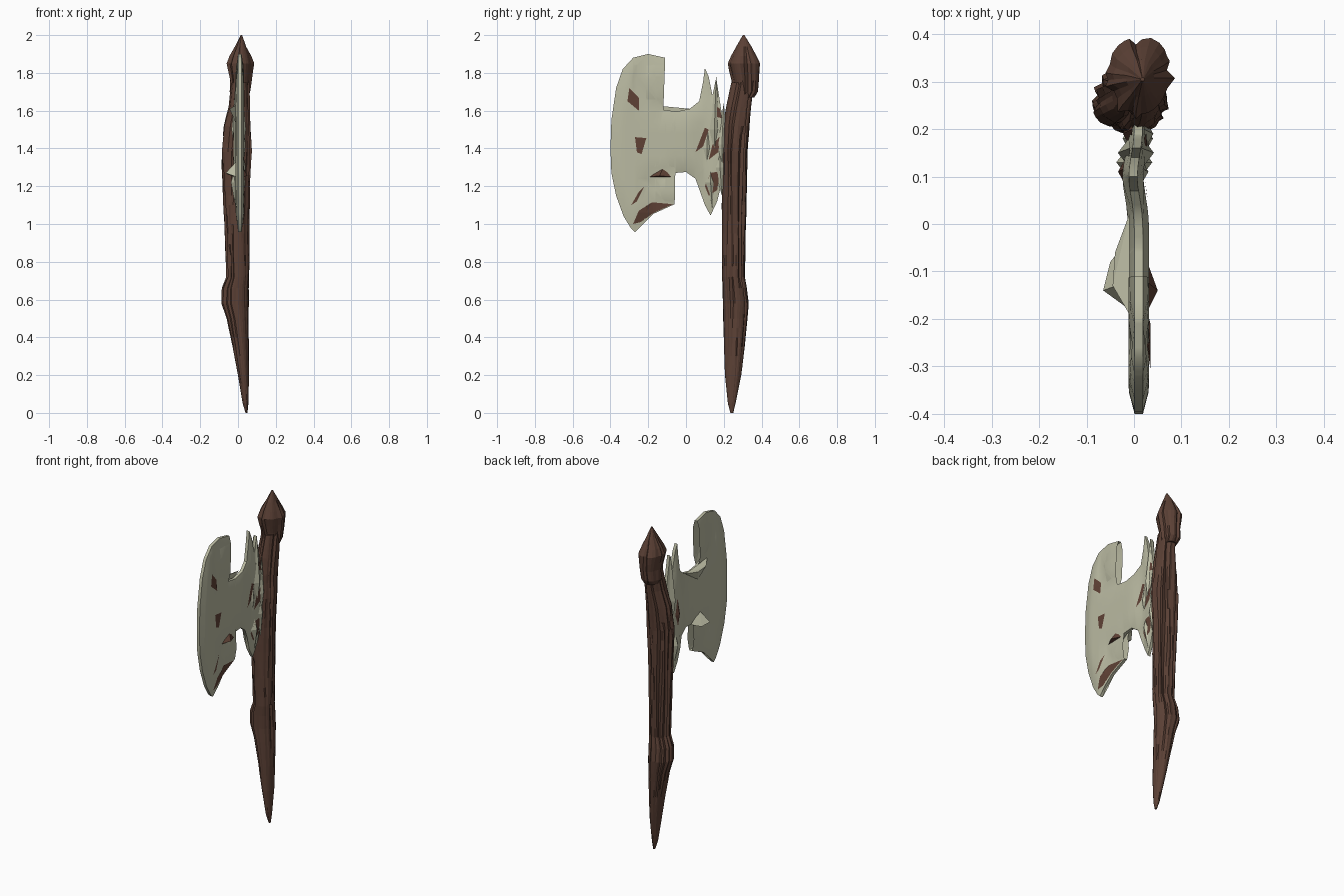
import bpy, bmesh, math, random
from mathutils import Vector
from mathutils.geometry import intersect_point_line

if "Cube" in bpy.data.objects:
    bpy.data.objects.remove(bpy.data.objects["Cube"])
random.seed(7)

def material(name, rgb):
    m = bpy.data.materials.new(name)
    m.diffuse_color = (*rgb, 1)
    m.use_nodes = True
    m.node_tree.nodes["Principled BSDF"].inputs["Base Color"].default_value = m.diffuse_color
    return m

WOOD = material("bark", (0.105, 0.052, 0.036))
BONE = material("pale_metal", (0.49, 0.49, 0.36))
RUST = material("rust", (0.115, 0.053, 0.036))

def finish(bm, name, mat):
    me = bpy.data.meshes.new(name)
    bm.to_mesh(me)
    bm.free()
    me.materials.append(mat)
    ob = bpy.data.objects.new(name, me)
    bpy.context.collection.objects.link(ob)
    return ob

# Sections are (z, x min, x max, y min, y max)
def loft(name, sections, sides, step, depth, mat):
    rows = []
    for a, b in zip(sections, sections[1:]):
        n = max(1, round((b[0] - a[0]) / step))
        rows += [[p + (q - p) * i / n for p, q in zip(a, b)] for i in range(n)]
    rows.append(sections[-1])
    groove = [random.choice((0, 0, 0.3, 1)) for _ in range(sides)]
    bm = bmesh.new()
    rings = []
    for z, x0, x1, y0, y1 in rows:
        ring = []
        for k in range(sides):
            if random.random() < 0.06:
                groove[k] = random.choice((0, 0, 0.3, 1))
            a = 2 * math.pi * (k + 0.3 * math.sin(z * 7 + k)) / sides
            r = 1.02 - depth(z) * (groove[k] + random.uniform(0, 0.15))
            ring.append(bm.verts.new(((x0 + x1) / 2 + (x1 - x0) / 2 * r * math.cos(a),
                                      (y0 + y1) / 2 + (y1 - y0) / 2 * r * math.sin(a), z)))
        rings.append(ring)
    for a, b in zip(rings, rings[1:]):
        for k in range(sides):
            j = (k + 1) % sides
            bm.faces.new((a[k], a[j], b[j], b[k]))
    bm.faces.new(rings[0][::-1])
    bm.faces.new(rings[-1])
    return finish(bm, name, mat)

# Gnarled shaft with lengthwise bark grooves
loft("shaft", [
    (0.0, .040, .050, .235, .250), (0.05, .025, .055, .222, .262), (0.2, 0, .058, .207, .292),
    (0.35, -.028, .057, .202, .31), (0.5, -.06, .056, .197, .325), (0.58, -.088, .057, .195, .332),
    (0.66, -.085, .058, .193, .322), (0.72, -.062, .06, .192, .312), (0.95, -.07, .061, .19, .316),
    (1.2, -.082, .064, .19, .322), (1.38, -.09, .075, .19, .326), (1.52, -.075, .07, .197, .336),
    (1.62, -.05, .066, .212, .346), (1.75, -.035, .06, .24, .362)],
    34, 0.055, lambda z: 0.05 + 0.15 * min(1, max(0, (z - 0.25) / 0.5)), WOOD)

# Flared, jagged head rising to a point
loft("pommel_head", [
    (1.67, -.03, .055, .255, .362), (1.7, -.045, .065, .248, .384), (1.76, -.042, .072, .238, .39),
    (1.85, -.06, .086, .215, .395), (1.89, -.045, .07, .235, .375), (1.94, -.016, .045, .265, .347),
    (2.0, .014, .022, .301, .309)],
    30, 0.05, lambda z: 0.2 * min(1, (2 - z) / 0.12), WOOD)

# Axe blade outline (y, z)
OUTLINE = [
    (-.11, 1.88), (-.2, 1.9), (-.28, 1.88), (-.335, 1.82), (-.37, 1.72), (-.395, 1.55), (-.4, 1.4),
    (-.395, 1.27), (-.37, 1.15), (-.33, 1.04), (-.29, .975), (-.27, .957), (-.245, 1.0), (-.17, 1.055),
    (-.06, 1.105), (-.13, 1.115), (-.19, 1.14), (-.207, 1.2), (-.19, 1.245), (-.1, 1.24), (-.06, 1.27),
    (0, 1.275), (.05, 1.24), (.085, 1.18), (.1, 1.1), (.13, 1.045), (.165, 1.12), (.19, 1.22),
    (.215, 1.3), (.22, 1.55), (.187, 1.6), (.16, 1.775), (.14, 1.68), (.12, 1.78), (.1, 1.825),
    (.09, 1.75), (.07, 1.65), (.02, 1.61), (-.05, 1.595), (-.12, 1.605), (-.19, 1.635), (-.24, 1.69),
    (-.26, 1.76), (-.24, 1.84), (-.18, 1.875)]

def half_thickness(y, z):
    p, d = Vector((y, z, 0)), 1
    for i, b in enumerate(OUTLINE):
        a, b = Vector((*OUTLINE[i - 1], 0)), Vector((*b, 0))
        t = min(1, max(0, intersect_point_line(p, a, b)[1]))
        d = min(d, (p - a.lerp(b, t)).length)
    return 0.009 + 0.013 * min(1, d / 0.05)

def gridded_sheet(points):
    bm = bmesh.new()
    bm.faces.new([bm.verts.new((0, y, z)) for y, z in points])
    bmesh.ops.triangulate(bm, faces=bm.faces[:])
    cuts = [((0, -.36 + .05 * i, 0), (0, 1, 0)) for i in range(12)]
    cuts += [((0, 0, 1 + .06 * i), (0, 0, 1)) for i in range(15)]
    for co, no in cuts:
        bmesh.ops.bisect_plane(bm, geom=bm.verts[:] + bm.edges[:] + bm.faces[:],
                               dist=1e-5, plane_co=co, plane_no=no)
    return bm

def center(y):
    return 0.01 - 0.012 * math.exp(-((y - .1) / .06) ** 2)

bm = gridded_sheet(OUTLINE)
back = bm.verts[:]
out = bmesh.ops.extrude_face_region(bm, geom=bm.faces[:], use_keep_orig=True)
front = [g for g in out["geom"] if isinstance(g, bmesh.types.BMVert)]
for verts, side in ((back, -1), (front, 1)):
    for v in verts:
        v.co.x = center(v.co.y) + side * half_thickness(v.co.y, v.co.z)
bmesh.ops.recalc_face_normals(bm, faces=bm.faces[:])
blade = finish(bm, "blade", BONE)
for p in blade.data.polygons:
    p.use_smooth = True
bpy.context.view_layer.objects.active = blade
blade.select_set(True)
bpy.ops.object.shade_smooth_by_angle(angle=math.radians(35))

# Rust patches lying on the blade face
PATCHES = [
    [(-.3, 1.72), (-.25, 1.67), (-.25, 1.6), (-.31, 1.65)],
    [(-.27, 1.46), (-.21, 1.455), (-.235, 1.37), (-.26, 1.38)],
    [(-.29, 1.1), (-.26, 1.12), (-.22, 1.2), (-.25, 1.17)],
    [(-.28, 1.0), (-.24, 1.01), (-.17, 1.06), (-.07, 1.105), (-.18, 1.115), (-.25, 1.07)],
    [(.05, 1.38), (.09, 1.41), (.12, 1.5), (.1, 1.51)],
    [(.12, 1.34), (.17, 1.38), (.185, 1.47), (.14, 1.42)],
    [(.1, 1.2), (.12, 1.15), (.165, 1.18), (.18, 1.28), (.13, 1.27)],
    [(.15, 1.57), (.19, 1.56), (.18, 1.61), (.165, 1.62)]]
for pts in PATCHES:
    bm = gridded_sheet(pts)
    for v in bm.verts:
        v.co.x = center(v.co.y) + half_thickness(v.co.y, v.co.z) + 0.003
    for f in bm.faces:
        f.normal_update()
        if f.normal.x < 0:
            f.normal_flip()
    finish(bm, "rust_patch", RUST)

# Torn lips and splinters around the neck of the blade
def shard(name, points, mat):
    bm = bmesh.new()
    for p in points:
        bm.verts.new(p)
    bmesh.ops.convex_hull(bm, input=bm.verts[:])
    finish(bm, name, mat)

shard("upper_lip", [(-.01, -.19, 1.63), (-.045, -.13, 1.61), (-.04, -.06, 1.6), (-.01, .02, 1.61),
                    (-.01, -.1, 1.53)], BONE)
shard("lower_lip", [(-.01, -.18, 1.25), (-.065, -.14, 1.27), (-.05, -.08, 1.26), (-.01, -.03, 1.28),
                    (-.01, -.12, 1.33)], BONE)
shard("rusted_lip", [(.025, -.19, 1.25), (.05, -.14, 1.255), (.028, -.08, 1.25), (.025, -.12, 1.3)], RUST)
for i, (y, z, h, mat) in enumerate([(.11, 1.4, .2, RUST), (.15, 1.5, .28, BONE), (.19, 1.42, .22, RUST),
                                    (.13, 1.22, -.14, BONE), (.18, 1.3, -.15, BONE)]):
    for s in (-1, 1):
        x = center(y)
        shard("neck_splinter", [(x + s * .015, y - .03, z), (x + s * (.032 + .006 * (i % 2)), y, z),
                                (x + s * .015, y + .03, z), (x + s * .012, y + .01, z + h),
                                (x + s * .015, y, z - h * .6)], mat if s < 0 else BONE)
